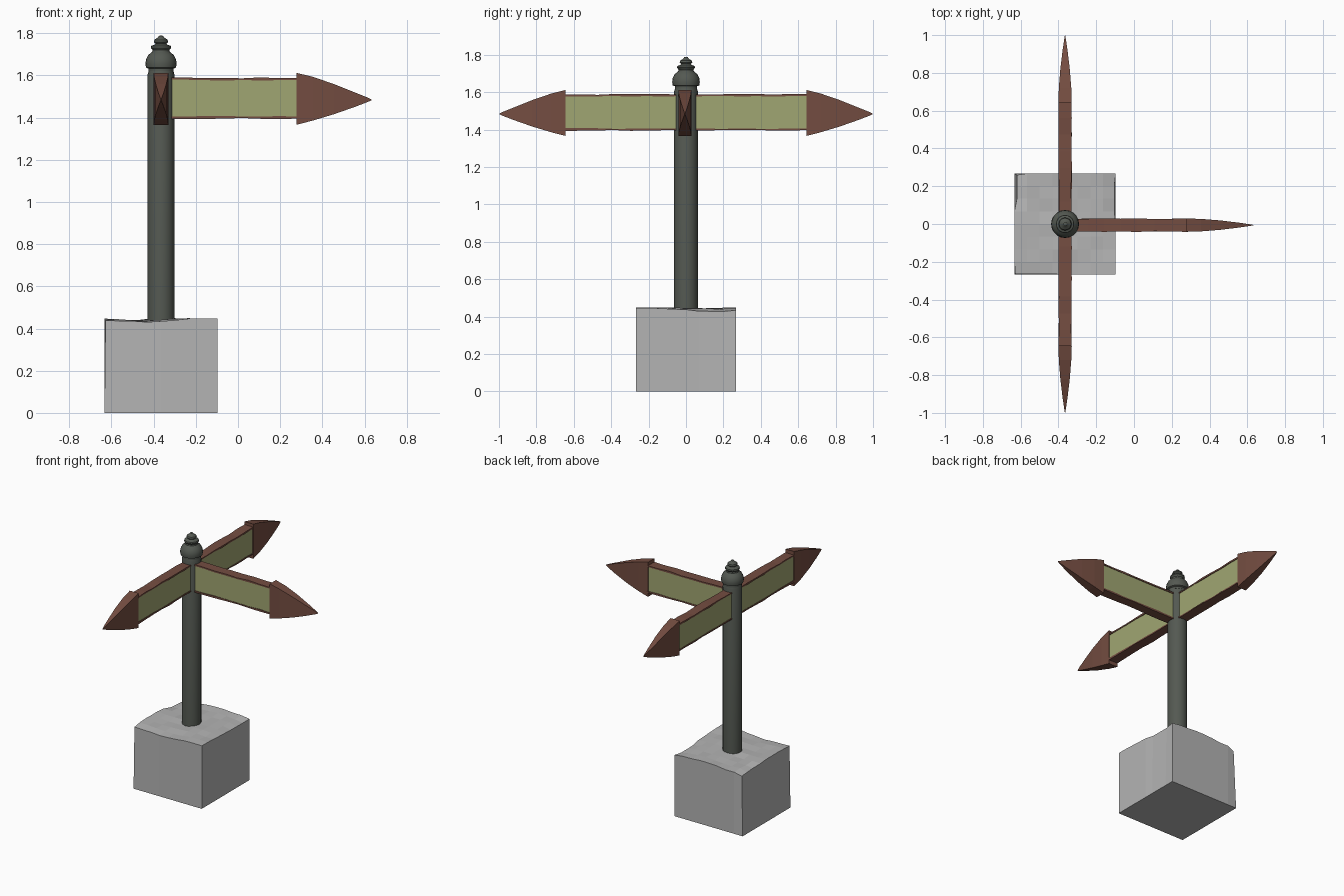
import bpy, bmesh, math, random
from mathutils import Matrix, Vector

if "Cube" in bpy.data.objects:
    bpy.data.objects.remove(bpy.data.objects["Cube"])

random.seed(4)
CX = -0.365


def mat(name, r, g, b):
    lin = lambda c: ((c / 255 + 0.055) / 1.055) ** 2.4
    m = bpy.data.materials.new(name)
    m.diffuse_color = (lin(r), lin(g), lin(b), 1)
    m.use_nodes = True
    m.node_tree.nodes["Principled BSDF"].inputs["Base Color"].default_value = m.diffuse_color
    return m


STONE = mat("stone grey", 180, 180, 180)
IRON = mat("dark iron", 84, 89, 82)
WOOD = mat("brown wood", 116, 77, 65)
OLIVE = mat("olive paint", 160, 166, 114)


def finish(name, bm, material, matrix=Matrix()):
    bmesh.ops.recalc_face_normals(bm, faces=bm.faces)
    me = bpy.data.meshes.new(name)
    bm.to_mesh(me)
    bm.free()
    ob = bpy.data.objects.new(name, me)
    bpy.context.collection.objects.link(ob)
    me.materials.append(material)
    ob.matrix_world = matrix
    return ob


def loft(name, sections, material, matrix):
    """Closed bar through rectangular sections (x, half_thickness, z_low, z_high)."""
    bm = bmesh.new()
    rings = [[bm.verts.new((x, s * t, z)) for s, z in ((-1, lo), (1, lo), (1, hi), (-1, hi))]
             for x, t, lo, hi in sections]
    for a, b in zip(rings, rings[1:]):
        for i in range(4):
            j = (i + 1) % 4
            bm.faces.new((a[i], a[j], b[j], b[i]))
    bm.faces.new(rings[0])
    bm.faces.new(rings[-1])
    return finish(name, bm, material, matrix)


# Stone base: flat sides, worn uneven top
bm = bmesh.new()
N, H = 8, 0.268
bmesh.ops.create_grid(bm, x_segments=N, y_segments=N, size=H)
rim = [e for e in bm.edges if e.is_boundary]
ext = bmesh.ops.extrude_edge_only(bm, edges=rim)["geom"]
low = [v for v in ext if isinstance(v, bmesh.types.BMVert)]
bmesh.ops.translate(bm, verts=low, vec=(0, 0, -0.441))
bmesh.ops.contextual_create(bm, geom=[e for e in ext if isinstance(e, bmesh.types.BMEdge)
                                      and all(v in low for v in e.verts)])
for v in bm.verts:
    if v.co.z < -0.1:
        v.co.z = 0
        continue
    x, y = v.co.x, v.co.y
    v.co.z = 0.442 + 0.004 * math.sin(13 * x + 5 * y) + random.uniform(-0.004, 0.004)
    # chipped back left corner, back right edge and front edge
    chip = 0.0
    if x < -0.26 and y > 0.1:
        chip = 0.022
    elif x > 0.26 and 0.05 < y < 0.22:
        chip = 0.012
    elif y < -0.26 and x < -0.05:
        chip = 0.008
    v.co.z -= chip * 0.7
    if abs(x) > 0.26:
        v.co.x -= math.copysign(chip * 0.6, x)
    if abs(y) > 0.26:
        v.co.y -= math.copysign(chip * 0.4, y)
finish("stone_base", bm, STONE, Matrix.Translation((CX, 0, 0)))

# Post and finial, turned from profiles
def lathe(name, profile, material, sides=20):
    bm = bmesh.new()
    vs = [bm.verts.new((r, 0, z)) for r, z in profile]
    es = [bm.edges.new(p) for p in zip(vs, vs[1:])]
    bmesh.ops.spin(bm, geom=vs + es, axis=(0, 0, 1), cent=(0, 0, 0),
                   angle=math.tau, steps=sides)
    bmesh.ops.remove_doubles(bm, verts=bm.verts, dist=1e-4)
    ob = finish(name, bm, material, Matrix.Translation((CX, 0, 0)))
    bpy.ops.object.select_all(action='DESELECT')
    ob.select_set(True)
    bpy.context.view_layer.objects.active = ob
    bpy.ops.object.shade_smooth_by_angle(angle=math.radians(35))


lathe("post", [(0, 0.42), (0.063, 0.42), (0.063, 1.605), (0.057, 1.628), (0, 1.628)], IRON)
lathe("finial", [(0, 1.62), (0.06, 1.62), (0.06, 1.632), (0.071, 1.637), (0.074, 1.655),
                 (0.071, 1.676), (0.06, 1.697), (0.042, 1.712), (0.040, 1.72),
                 (0.048, 1.731), (0.046, 1.74), (0.030, 1.746), (0.026, 1.75),
                 (0.034, 1.759), (0.031, 1.769), (0.016, 1.779), (0.010, 1.787),
                 (0, 1.79)], IRON)

# Three arrow signs: two along y, one along x
wob = lambda a: random.uniform(-a, a)
for label, angle, off in (("right", 0, -0.006), ("back", 90, 0), ("front", -90, 0)):
    M = Matrix.Translation((CX, off, 0)) @ Matrix.Rotation(math.radians(angle), 4, 'Z')
    # painted board
    loft(label + "_board", [(0.03, 0.030, 1.40, 1.585), (0.65, 0.030, 1.40, 1.585)], OLIVE, M)
    # worn wooden rails along top and bottom
    xs = [0.03 + 0.62 * i / 7 for i in range(8)]
    loft(label + "_top_rail", [(x, 0.034 + wob(0.002), 1.578 + wob(0.002), 1.589 + wob(0.003))
                               for x in xs], WOOD, M)
    loft(label + "_bottom_rail", [(x, 0.034 + wob(0.002), 1.395 + wob(0.003), 1.406 + wob(0.002))
                                  for x in xs], WOOD, M)
    # pointed head
    loft(label + "_arrow_head", [(0.643, 0.035, 1.366, 1.612), (0.72, 0.033, 1.386, 1.593),
                                 (0.82, 0.025, 1.416, 1.559), (0.92, 0.013, 1.451, 1.519),
                                 (0.975, 0.005, 1.472, 1.497), (0.998, 0.001, 1.482, 1.486)],
         WOOD, M)
